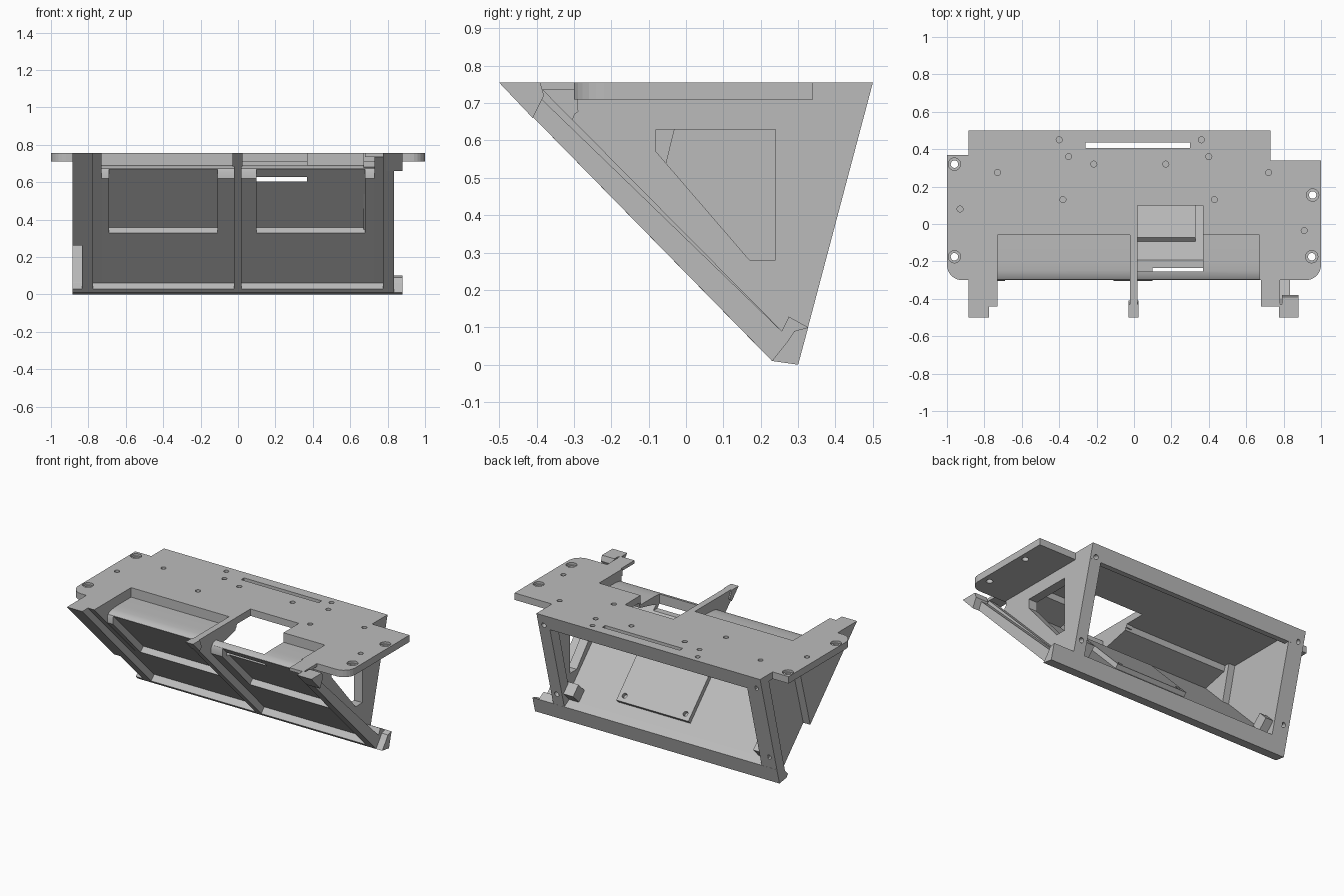
import bpy, bmesh, math
from mathutils import Vector, Matrix

cube = bpy.data.objects.get("Cube")
if cube:
    bpy.data.objects.remove(cube)

grey = bpy.data.materials.new("plain_grey")
grey.use_nodes = True
grey.diffuse_color = (0.5, 0.5, 0.5, 1)
grey.node_tree.nodes["Principled BSDF"].inputs["Base Color"].default_value = (0.5, 0.5, 0.5, 1)

TOP, UNDER = 0.755, 0.71
X, Z = "x", "z"


def finish(name, bm):
    bmesh.ops.recalc_face_normals(bm, faces=bm.faces)
    mesh = bpy.data.meshes.new(name)
    bm.to_mesh(mesh)
    bm.free()
    mesh.materials.append(grey)
    ob = bpy.data.objects.new(name, mesh)
    bpy.context.collection.objects.link(ob)
    return ob


def prism(name, pts, lo, hi, axis=X):
    """Extrude a profile: (y, z) points along x, or (x, y) points along z."""
    bm = bmesh.new()
    put = (lambda p: (lo, *p)) if axis == X else (lambda p: (*p, lo))
    face = bm.faces.new([bm.verts.new(put(p)) for p in pts])
    out = bmesh.ops.extrude_face_region(bm, geom=[face])
    step = Vector((hi - lo, 0, 0)) if axis == X else Vector((0, 0, hi - lo))
    bmesh.ops.translate(bm, vec=step,
                        verts=[v for v in out["geom"] if isinstance(v, bmesh.types.BMVert)])
    return finish(name, bm)


def rect(a, b, c, d):
    return [(a, b), (c, b), (c, d), (a, d)]


def cut(ob, cutter):
    cutter.hide_render = True
    cutter.hide_viewport = True
    cutter.display_type = "WIRE"
    mod = ob.modifiers.new("cut", "BOOLEAN")
    mod.object = cutter
    mod.solver = "EXACT"


def pins(name, spots, radius, depth, turn=0.0):
    """One cutter mesh holding a cylinder at each spot, tilted about x."""
    bm = bmesh.new()
    for p in spots:
        bmesh.ops.create_cone(bm, cap_ends=True, segments=20, radius1=radius, radius2=radius,
                              depth=depth,
                              matrix=Matrix.Translation(p) @ Matrix.Rotation(turn, 4, "X"))
    return finish(name, bm)


def slope(s, d):
    """Point s along the slanted front edge and d behind it."""
    return (-0.5 + 0.70 * s + 0.714 * d, TOP - 0.714 * s + 0.70 * d)


def strip(s0, s1, d0, d1):
    return [slope(s0, d0), slope(s1, d0), slope(s1, d1), slope(s0, d1)]


def arc(cx, cy, r, start):
    return [(cx + r * math.cos(math.radians(start - 15 * i)),
             cy + r * math.sin(math.radians(start - 15 * i))) for i in range(7)]


# Top plate with front notch, slot and screw holes
outline = [(-0.885, 0.487), (0.73, 0.487), (0.73, 0.34), (1, 0.34)]
outline += arc(0.92, -0.22, 0.08, 0)
outline += [(0.67, -0.3), (0.67, -0.06), (0.37, -0.06), (0.37, 0.1), (0.02, 0.1),
            (0.02, -0.06), (-0.73, -0.06), (-0.73, -0.3)]
outline += arc(-0.92, -0.22, 0.08, 270)
outline += [(-1, 0.37), (-0.885, 0.37)]
plate = prism("top_plate", outline, UNDER, TOP, Z)
cut(plate, prism("slot_cutter", rect(-0.26, 0.405, 0.3, 0.435), 0.6, 0.9, Z))
corners = [(-0.96, 0.32), (-0.96, -0.175), (0.955, 0.155), (0.95, -0.175)]
cut(plate, pins("corner_hole_cutter", [(x, y, 0.73) for x, y in corners], 0.02, 0.2))
cut(plate, pins("countersink_cutter", [(x, y, TOP) for x, y in corners], 0.033, 0.03))
small = [(-0.4, 0.45), (0.36, 0.45), (-0.35, 0.36), (0.4, 0.36), (-0.215, 0.32), (0.17, 0.32),
         (-0.73, 0.275), (0.72, 0.275), (-0.38, 0.13), (0.43, 0.13), (-0.93, 0.08), (0.91, -0.035)]
small_holes = pins("small_hole_cutter", [(x, y, TOP) for x, y in small], 0.016, 0.06)
cut(plate, small_holes)

# Slanted front panel with rounded top deck
panel_profile = [slope(1.03, 0.045), (-0.305, 0.62), (-0.305, 0.655), (-0.298, 0.672),
                 (-0.28, 0.684), (-0.25, 0.69), (-0.2, 0.693), (-0.06, 0.693), (-0.06, 0.712),
                 (-0.045, 0.712), (-0.055, 0.675), slope(0.28, 0.115), slope(1.0, 0.115)]
panel = prism("front_panel", panel_profile, -0.775, 0.73)
for side, a, b in (("right", -0.69, -0.11), ("left", 0.1, 0.68)):
    cut(panel, prism(side + "_pocket_cutter", strip(0.1, 0.64, -0.05, 0.085), a, b))
cut(panel, prism("cable_cutter", rect(0.02, -0.255, 0.37, 0.1), 0.605, 0.9, Z))

# Raised pad with screw holes on the back of the panel
pad = prism("rear_pad", strip(0.465, 0.92, 0.1, 0.145), -0.19, 0.33)
py, pz = slope(0.88, 0.145)
cut(pad, pins("pad_hole_cutter", [(-0.15, py, pz), (0.29, py, pz)], 0.016, 0.05, math.radians(-45)))

# Centre rib
prism("centre_rib", [(-0.5, TOP), (-0.03, TOP), (-0.045, 0.69), slope(0.25, 0.1),
                     slope(1.03, 0.1), slope(1.03, 0)], -0.022, 0.02)
prism("rib_tip", [(-0.5, TOP), (-0.43, TOP), slope(0.1, 0.03), slope(0.1, 0)], -0.03, 0.025)

# Right end wall with its thick front flange
prism("right_wall", [(-0.5, TOP), (0.5, TOP), (0.3, 0), (0.23, 0.01)], -0.835, -0.775)
prism("right_wall_inner", [(-0.44, TOP), (0.0, TOP), slope(0.5, 0.115), slope(1.0, 0.115),
                           slope(1.02, 0.045)], -0.776, -0.73)
prism("right_flange", [(-0.5, TOP), (0.12, TOP), slope(0.69, 0)], -0.885, -0.834)

# Left end wall with window, standing behind the panel
left_wall = prism("left_wall", [(-0.29, TOP), (0.5, TOP), (0.3, 0), slope(1.02, 0.05),
                                slope(0.3, 0.09), (-0.29, 0.68)], 0.67, 0.73)
cut(left_wall, prism("window_cutter", [(-0.08, 0.63), (0.24, 0.63), (0.24, 0.28),
                                       (0.17, 0.28), (-0.08, 0.57)], 0.5, 0.9))
cut(left_wall, small_holes)

# Left slanted arm, its inner step, top tab and clips
prism("left_arm", [(-0.5, TOP), (-0.43, TOP), slope(0.1, 0.05), slope(1.03, 0.075),
                   slope(1.04, 0)], 0.774, 0.835)
prism("left_arm_step", [(-0.44, TOP), (-0.40, TOP), slope(0.1, 0.07), slope(1.03, 0.075),
                        slope(1.03, 0.045)], 0.729, 0.775)
prism("left_top_tab", rect(-0.44, 0.735, -0.28, TOP), 0.68, 0.78)
prism("left_top_clip", [(-0.5, TOP), (-0.39, TOP), (-0.38, 0.72), (-0.41, 0.66)], 0.79, 0.88)
prism("left_bottom_clip", [(0.23, 0.01), (0.3, 0), (0.327, 0.1), (0.29, 0.09), (0.27, 0.06)],
      0.83, 0.88)

# Back frame: bottom rail, top bar and posts
prism("bottom_rail", [slope(1.015, 0), (0.23, 0.01), (0.3, 0), (0.327, 0.1),
                      slope(0.99, 0.115), slope(1.015, 0.045)], -0.885, 0.835)
bar = prism("top_bar", [(0.5, TOP), (0.475, 0.66), (0.44, 0.66), (0.44, TOP)], -0.885, 0.73)
cut(bar, small_holes)
post = [(0.5, TOP), (0.3, 0), (0.23, 0.01), (0.42, TOP)]
tilt = math.radians(75 - 180)
for side, a, b in (("right", -0.885, -0.8), ("left", 0.65, 0.73)):
    ob = prism(side + "_post", post, a, b)
    mid = (a + b) / 2
    spots = [(mid, 0.3 + 0.265 * z, z) for z in (0.68, 0.18)]
    holes = pins(side + "_post_hole_cutter", spots, 0.016, 0.08, tilt)
    for part in (ob, bar):
        cut(part, holes)
    if side == "left":
        cut(left_wall, holes)

# Small inner corner blocks above the rail
for side, a, b in (("right", -0.78, -0.72), ("left", 0.58, 0.67)):
    prism(side + "_corner_block", strip(0.91, 0.99, 0.1, 0.2), a, b)

# Smooth the rounded deck while keeping edges sharp
bpy.ops.object.select_all(action="DESELECT")
panel.select_set(True)
bpy.context.view_layer.objects.active = panel
bpy.ops.object.shade_smooth_by_angle(angle=math.radians(30))
